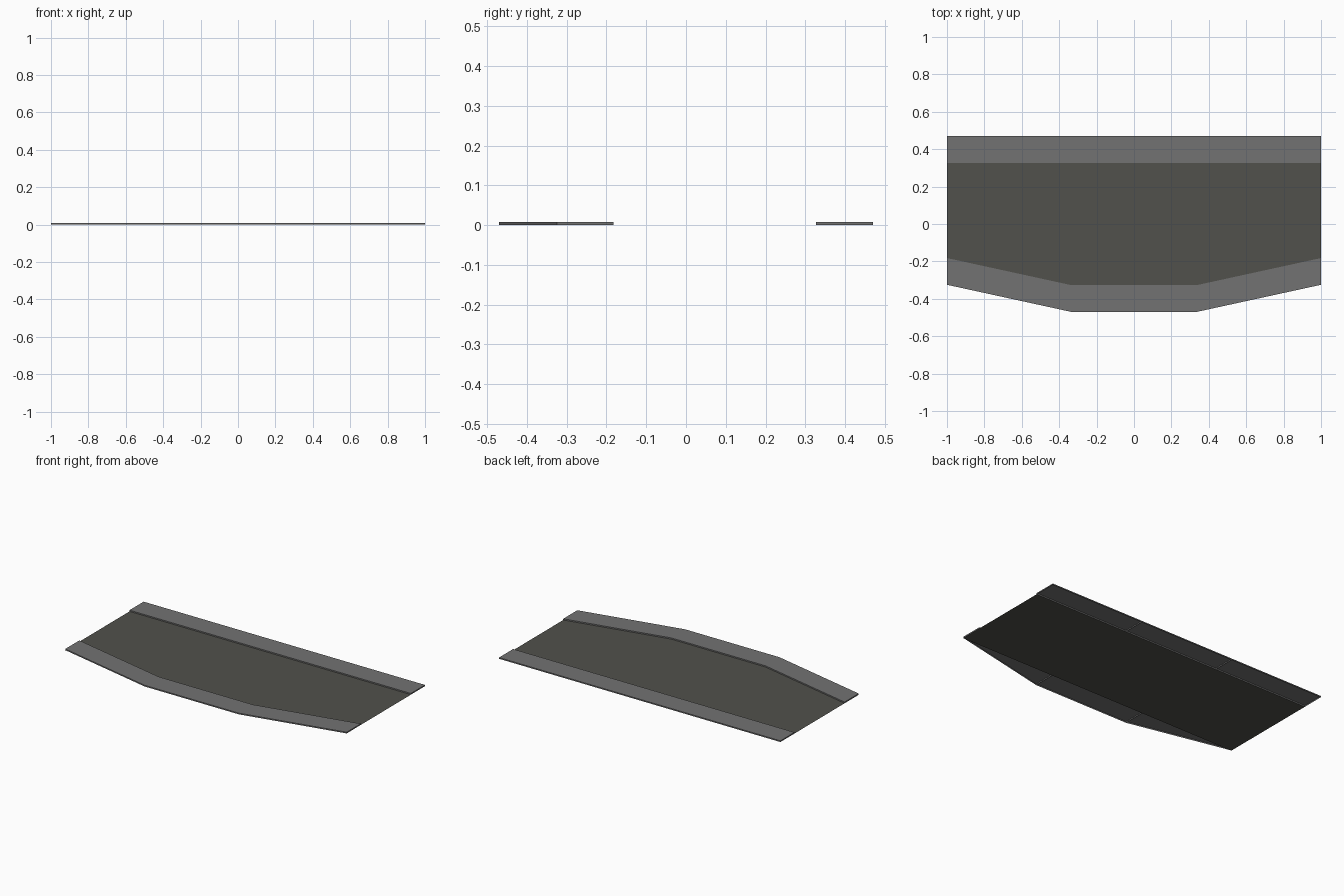
import bpy, bmesh

if "Cube" in bpy.data.objects:
    bpy.data.objects.remove(bpy.data.objects["Cube"])

HEIGHT = 0.008   # kerb height
WIDTH = 0.143    # pavement width


def material(name, rgb):
    m = bpy.data.materials.new(name)
    m.diffuse_color = (*rgb, 1.0)
    m.use_nodes = True
    m.node_tree.nodes["Principled BSDF"].inputs["Base Color"].default_value = m.diffuse_color
    return m


def finish(bm, name, mat):
    mesh = bpy.data.meshes.new(name)
    bm.to_mesh(mesh)
    bm.free()
    mesh.materials.append(mat)
    obj = bpy.data.objects.new(name, mesh)
    bpy.context.collection.objects.link(obj)
    return obj


def pavement_slab(name, a, b, mat):
    """Open-bottomed slab whose front edge runs from a to b (x increasing)."""
    bm = bmesh.new()
    plan = [a, b, (b[0], b[1] + WIDTH), (a[0], a[1] + WIDTH)]
    low = [bm.verts.new((x, y, 0)) for x, y in plan]
    top = [bm.verts.new((x, y, HEIGHT)) for x, y in plan]
    bm.faces.new(top)
    for i in range(4):
        j = (i + 1) % 4
        bm.faces.new((low[i], low[j], top[j], top[i]))
    return finish(bm, name, mat)


asphalt = material("dark asphalt", (0.083, 0.083, 0.072))
concrete = material("grey concrete", (0.171, 0.171, 0.171))

# Road surface: thin flat sheet running under the widened pavement
bm = bmesh.new()
bm.faces.new([bm.verts.new((x, y, 0)) for x, y in
              [(-1, -0.327), (1, -0.327), (1, 0.327), (-1, 0.327)]])
finish(bm, "road_surface", asphalt)

# Pavements in three slabs each: bulging at the front, straight at the back
xs = [-1, -0.335, 0.335, 1]
front = [-0.325, -0.47, -0.47, -0.325]
back = [0.327] * 4
for label, ys in (("front", front), ("back", back)):
    pts = list(zip(xs, ys))
    for i in range(3):
        pavement_slab(f"{label}_pavement_{i + 1}", pts[i], pts[i + 1], concrete)
